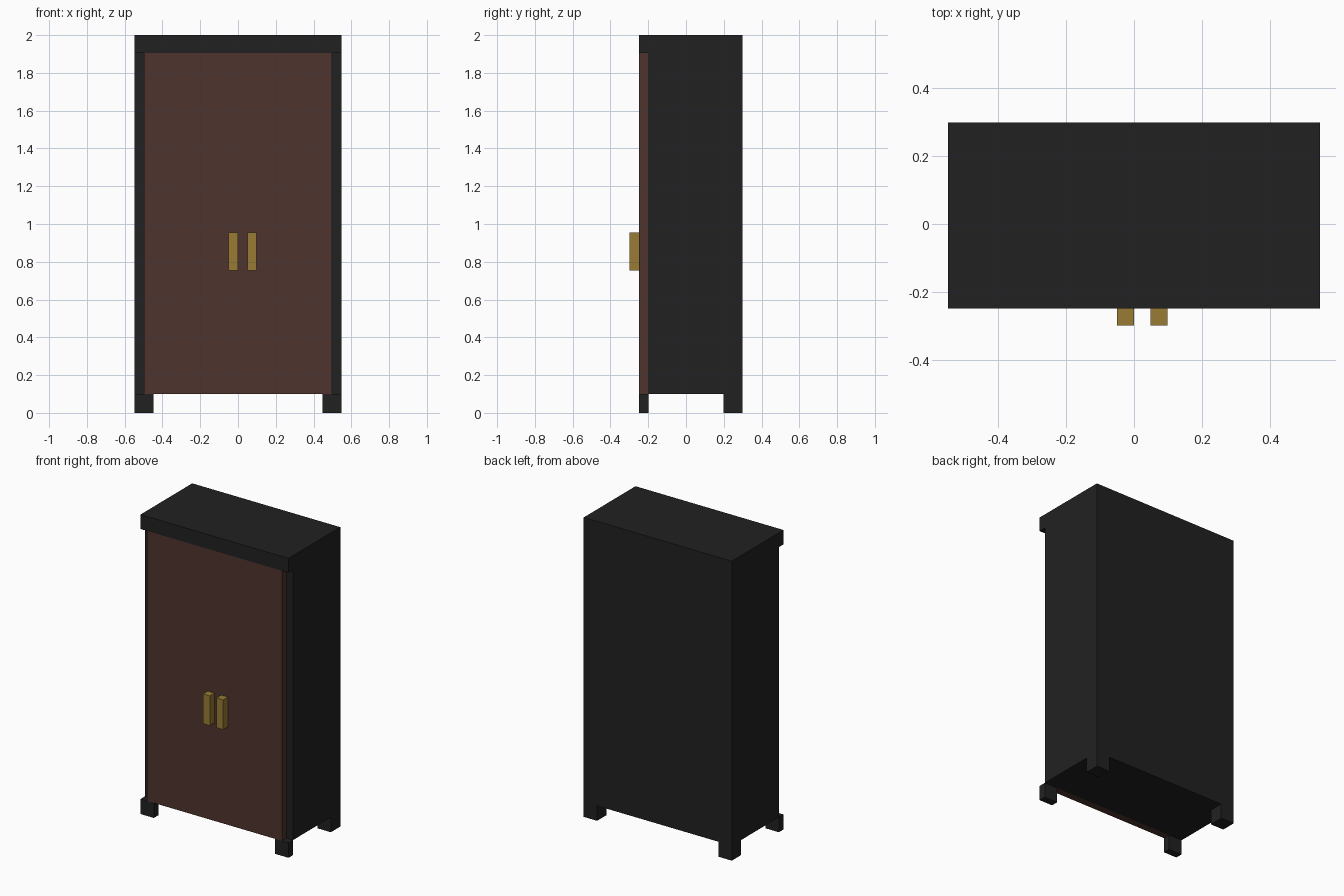
import bpy, bmesh

if "Cube" in bpy.data.objects:
    bpy.data.objects.remove(bpy.data.objects["Cube"])


def material(name, hex_code):
    """Flat colour from an sRGB hex value, stored as linear."""
    rgb = [int(hex_code[i:i + 2], 16) / 255 for i in (0, 2, 4)]
    lin = [c / 12.92 if c <= 0.04045 else ((c + 0.055) / 1.055) ** 2.4 for c in rgb]
    mat = bpy.data.materials.new(name)
    mat.diffuse_color = (*lin, 1)
    mat.use_nodes = True
    mat.node_tree.nodes["Principled BSDF"].inputs["Base Color"].default_value = mat.diffuse_color
    return mat


def box(name, x, y, z, mat):
    """Box from (min, max) ranges on each axis."""
    bm = bmesh.new()
    bmesh.ops.create_cube(bm, size=1)
    for v in bm.verts:
        v.co = [r[0] if c < 0 else r[1] for c, r in zip(v.co, (x, y, z))]
    mesh = bpy.data.meshes.new(name)
    bm.to_mesh(mesh)
    bm.free()
    mesh.materials.append(mat)
    obj = bpy.data.objects.new(name, mesh)
    bpy.context.collection.objects.link(obj)
    return obj


black = material("charcoal black", "212121")
brown = material("dark brown wood", "4E342E")
gold = material("dull gold", "987B33")

W, BACK, FRONT, BODY_FRONT = 0.547, 0.298, -0.248, -0.199
BOTTOM, TOP = 0.1, 1.904

# Cabinet carcass and the top board that overhangs the front
box("cabinet_body", (-W, W), (BODY_FRONT, BACK), (BOTTOM, TOP), black)
box("top_board", (-W, W), (FRONT, BACK), (TOP, 2.0), black)

# Door panel set in front of the carcass
box("door_panel", (-0.498, 0.498), (FRONT, BODY_FRONT), (BOTTOM, TOP), brown)

# Feet: shallow ones in front, square ones at the back
for side, x in (("left", (-W, -W + 0.099)), ("right", (W - 0.099, W))):
    box(f"front_foot_{side}", x, (FRONT, BODY_FRONT), (0, BOTTOM), black)
    box(f"back_foot_{side}", x, (BACK - 0.099, BACK), (0, BOTTOM), black)

# Door handles
for side, x in (("left", -0.05), ("right", 0.049)):
    box(f"handle_{side}", (x, x + 0.05), (-0.298, FRONT), (0.755, 0.954), gold)
